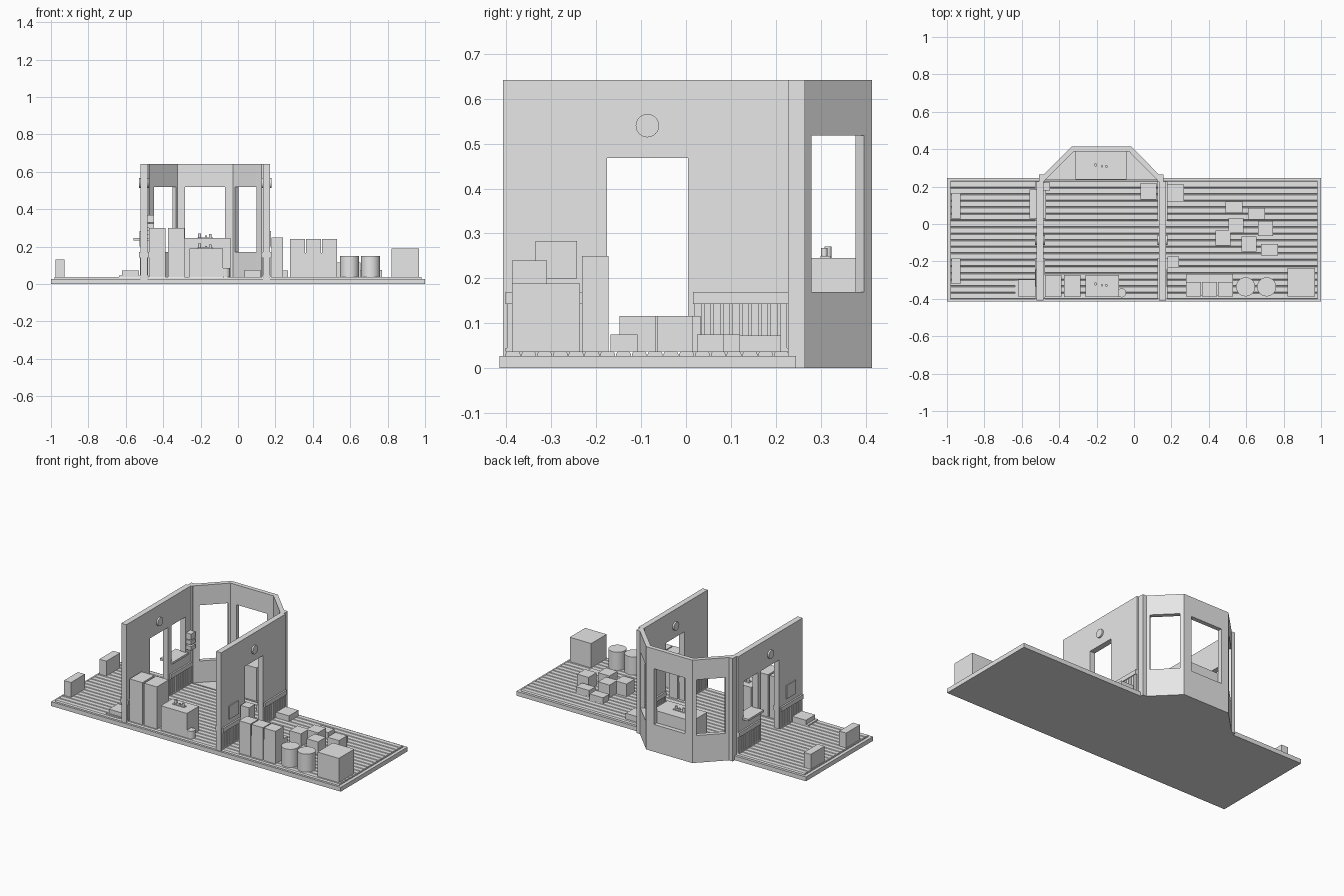
import bpy, bmesh, math

if "Cube" in bpy.data.objects:
    bpy.data.objects.remove(bpy.data.objects["Cube"])

mat = bpy.data.materials.new("plain_grey")
mat.diffuse_color = (0.8, 0.8, 0.8, 1)
mat.use_nodes = True
mat.node_tree.nodes["Principled BSDF"].inputs["Base Color"].default_value = mat.diffuse_color


def finish(name, bm):
    bmesh.ops.recalc_face_normals(bm, faces=bm.faces)
    me = bpy.data.meshes.new(name)
    bm.to_mesh(me)
    bm.free()
    ob = bpy.data.objects.new(name, me)
    bpy.context.collection.objects.link(ob)
    me.materials.append(mat)
    return ob


def prism(name, pts, lo, hi, axis="z"):
    """Extrude a flat outline along an axis (x outlines are y,z pairs)."""
    place = {"z": lambda a, b, c: (a, b, c), "x": lambda a, b, c: (c, a, b)}[axis]
    bm = bmesh.new()
    low = [bm.verts.new(place(a, b, lo)) for a, b in pts]
    high = [bm.verts.new(place(a, b, hi)) for a, b in pts]
    bm.faces.new(low)
    bm.faces.new(high)
    for i in range(len(pts)):
        j = (i + 1) % len(pts)
        bm.faces.new((low[i], low[j], high[j], high[i]))
    return finish(name, bm)


def box(name, x0, x1, y0, y1, z0, z1):
    return prism(name, [(x0, y0), (x1, y0), (x1, y1), (x0, y1)], z0, z1)


def cylinder(name, a, b, r, lo, hi, axis="z", n=32):
    ring = [(a + r * math.cos(2 * math.pi * i / n), b + r * math.sin(2 * math.pi * i / n))
            for i in range(n)]
    ob = prism(name, ring, lo, hi, axis)
    for p in ob.data.polygons:
        p.use_smooth = len(p.vertices) == 4
    bm = bmesh.new()
    bm.from_mesh(ob.data)
    for e in bm.edges:
        e.smooth = e.calc_face_angle(0) < 0.6
    bm.to_mesh(ob.data)
    bm.free()
    return ob


F = 0.037   # floor level
H = 0.642   # wall height

# Platform slab and bay floor
box("platform_slab", -1, 1, -0.415, 0.245, 0, 0.027)
prism("bay_floor", [(-0.48, 0.235), (0.13, 0.235), (0.13, 0.265), (-0.018, 0.411),
                    (-0.331, 0.411), (-0.48, 0.265)], 0, F - 0.001)

# Floorboards with chamfered edges
n, y0, y1 = 18, -0.403, 0.23
w, c = (y1 - y0) / n, 0.004
for i in range(n):
    a, b = y0 + i * w, y0 + (i + 1) * w
    prism("floorboard", [(a + 0.001, 0.025), (b - 0.001, 0.025), (b - 0.001, F - 0.006),
                         (b - c, F), (a + c, F), (a + 0.001, F - 0.006)], -0.98, 0.98, "x")

# Side walls: outline in y,z with a doorway; the left one also has a ticket window
WF, WB, D0, D1, DT = -0.408, 0.228, -0.176, 0.004, 0.468
for side, x0, x1 in (("left", -0.52, -0.485), ("right", 0.135, 0.17)):
    box(side + "_wall_front", x0, x1, WF, D0, 0, H)
    box(side + "_wall_lintel", x0, x1, D0, D1, DT, H)
    if side == "left":
        box("left_wall_mullion", x0, x1, D1, 0.035, 0, H)
        box("ticket_window_base", x0, x1, 0.035, 0.175, 0, 0.24)
        box("ticket_window_head", x0, x1, 0.035, 0.175, DT, H)
        box("left_wall_back", x0, x1, 0.175, WB, 0, H)
        box("ticket_shelf", -0.56, -0.47, 0.03, 0.185, 0.233, 0.246)
    else:
        box("right_wall_back", x0, x1, D1, WB, 0, H)
    cylinder(side + "_clock", -0.086, 0.54, 0.026, x0 - 0.01, x1 + 0.01, "x")
    # Wainscot slats, rail and notice board on the wall faces
    for face, d in ((x0, -1), (x1, 1)):
        def plate(name, depth, ya, yb, za, zb):
            box(name, min(face, face + d * depth), max(face, face + d * depth), ya, yb, za, zb)
        for ya, yb in ((WF + 0.006, D0 - 0.006), (D1 + 0.012, WB)):
            plate("wainscot_rail", 0.01, ya, yb, 0.143, 0.17)
            plate("skirting", 0.006, ya, yb, F, 0.045)
            k = round((yb - ya) / 0.0215)
            s = (yb - ya) / k
            for i in range(k):
                plate("wainscot_slat", 0.005, ya + i * s + 0.003, ya + (i + 1) * s - 0.003, F, 0.145)
        if (side == "left") == (d < 0):
            plate("notice_board", 0.006, -0.335, -0.243, 0.2, 0.283)

# Corner posts joining side walls and bay
box("left_post", -0.508, -0.475, 0.228, 0.265, 0, H)
box("right_post", 0.125, 0.158, 0.228, 0.265, 0, H)

# Bay: three wall panels, each with a window
OUT = [(-0.485, 0.262), (-0.334, 0.414), (-0.015, 0.414), (0.136, 0.262)]
INN = [(-0.474, 0.235), (-0.323, 0.387), (-0.026, 0.387), (0.125, 0.235)]
Z0, Z1 = 0.17, 0.518


def mix(p, q, t):
    return (p[0] + (q[0] - p[0]) * t, p[1] + (q[1] - p[1]) * t)


for i, (a, b) in enumerate(((0.115, 0.885), (0.16, 0.83), (0.115, 0.885))):
    o0, o1, i0, i1 = OUT[i], OUT[i + 1], INN[i], INN[i + 1]
    oa, ob_ = mix(o0, o1, a), mix(o0, o1, b)
    # Inner opening corners sit straight behind the outer ones
    dx, dy = o1[0] - o0[0], o1[1] - o0[1]
    L = math.hypot(dx, dy)
    nx, ny = dy / L * 0.027, -dx / L * 0.027
    ia, ib = (oa[0] + nx, oa[1] + ny), (ob_[0] + nx, ob_[1] + ny)
    prism("bay_panel_start", [o0, oa, ia, i0], 0, H)
    prism("bay_panel_end", [ob_, o1, i1, ib], 0, H)
    prism("bay_panel_sill", [oa, ob_, ib, ia], 0, Z0)
    prism("bay_panel_head", [oa, ob_, ib, ia], Z1, H)

# Room furniture
box("tall_cabinet", -0.475, -0.387, -0.39, -0.272, F, 0.3)
box("tall_cabinet", -0.375, -0.287, -0.39, -0.272, F, 0.3)
box("front_desk", -0.26, -0.08, -0.39, -0.272, F, 0.19)
cylinder("waste_bin", -0.066, -0.368, 0.024, F, 0.085)
box("bay_table", -0.313, -0.04, 0.238, 0.387, F, 0.245)
box("inner_bench", 0.035, 0.12, 0.132, 0.22, F, 0.075)
for z in (0.265, 0.3, 0.33):
    box("wall_rack", -0.485, -0.45, 0.18, 0.222, z, z + (0.025 if z < 0.33 else 0.038))

# Desk instruments: key, sounder and lamp
for x, y, z in ((-0.205, -0.328, 0.19), (-0.205, 0.308, 0.245)):
    cylinder("instrument_post", x, y + 0.008, 0.008, z, z + 0.026, n=16)
    box("instrument_base", x - 0.012, x + 0.07, y - 0.008, y + 0.014, z, z + 0.005)
    cylinder("instrument_coil", x + 0.034, y, 0.006, z, z + 0.014, n=16)
    cylinder("instrument_coil", x + 0.057, y, 0.007, z, z + 0.022, n=16)

# Left platform benches and weighing box
box("platform_bench", -0.976, -0.928, 0.027, 0.163, F, 0.13)
box("platform_bench", -0.976, -0.928, -0.322, -0.185, F, 0.13)
box("scale_plate", -0.635, -0.525, -0.395, -0.3, F, 0.045)
box("scale_box", -0.62, -0.528, -0.388, -0.297, F, 0.072)

# Right platform: bench, locker, stacked trunks, barrels and crates
box("outer_bench", 0.18, 0.268, 0.12, 0.212, F, 0.073)
box("locker", 0.18, 0.24, -0.232, -0.173, F, 0.25)
for x in (0.278, 0.364, 0.45):
    box("trunk_upright", x, x + 0.08, -0.388, -0.31, F, 0.24)
box("trunk_row", 0.278, 0.53, -0.31, -0.268, F, 0.165)
box("trunk_filler", 0.278, 0.53, -0.382, -0.31, F, 0.165)
for x in (0.597, 0.709):
    cylinder("barrel", x, -0.336, 0.051, F, 0.15)
box("large_crate", 0.82, 0.968, -0.388, -0.236, F, 0.189)
for x, y in ((0.535, 0.09), (0.655, 0.055), (0.725, -0.138)):
    box("flat_crate", x - 0.046, x + 0.046, y - 0.03, y + 0.03, F, 0.075)
for x, y in ((0.546, -0.008), (0.702, -0.024), (0.475, -0.075), (0.616, -0.108)):
    box("tall_crate", x - 0.04, x + 0.04, y - 0.04, y + 0.04, F, 0.116)
